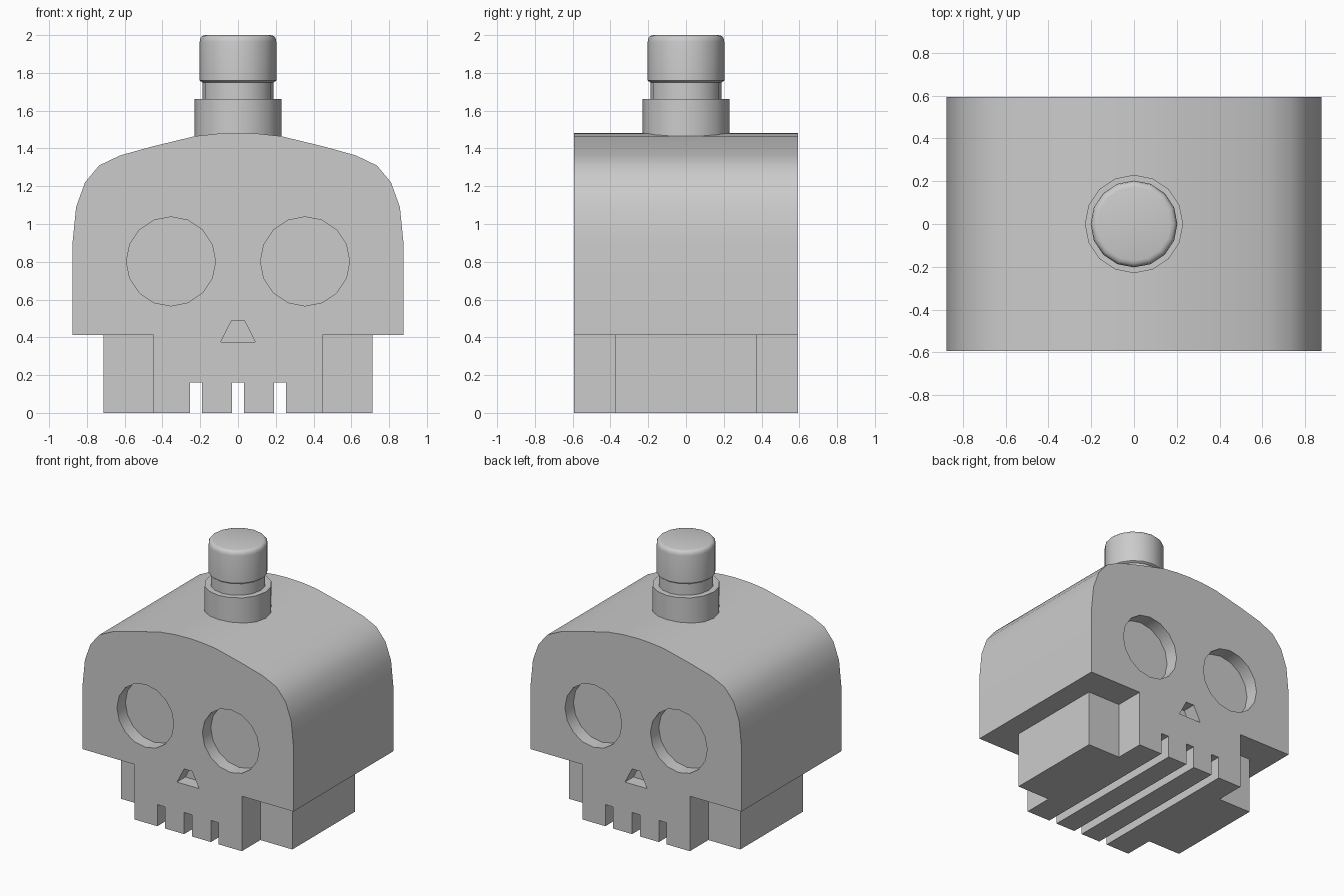
import bpy, bmesh, math
from mathutils import Matrix

if "Cube" in bpy.data.objects:
    bpy.data.objects.remove(bpy.data.objects["Cube"])

DEPTH = 0.593   # half depth of the head
SINK = 0.1      # depth of the eye and nose recesses


def make_object(name, bm):
    bmesh.ops.recalc_face_normals(bm, faces=bm.faces[:])
    mesh = bpy.data.meshes.new(name)
    bm.to_mesh(mesh)
    bm.free()
    ob = bpy.data.objects.new(name, mesh)
    bpy.context.collection.objects.link(ob)
    return ob


def prism(name, outline, y0, y1):
    """Extrude an x/z outline along y."""
    bm = bmesh.new()
    face = bm.faces.new([bm.verts.new((x, y0, z)) for x, z in outline])
    ext = bmesh.ops.extrude_face_region(bm, geom=[face])
    verts = [v for v in ext["geom"] if isinstance(v, bmesh.types.BMVert)]
    bmesh.ops.translate(bm, verts=verts, vec=(0, y1 - y0, 0))
    return make_object(name, bm)


def lathe(name, profile, sides=16):
    """Spin an r/z profile around z, with closed ends."""
    bm = bmesh.new()
    rings = [[bm.verts.new((r * math.cos(2 * math.pi * i / sides),
                            r * math.sin(2 * math.pi * i / sides), z))
              for i in range(sides)] for r, z in profile]
    for a, b in zip(rings, rings[1:]):
        for i in range(sides):
            j = (i + 1) % sides
            bm.faces.new((a[i], a[j], b[j], b[i]))
    bm.faces.new(rings[0])
    bm.faces.new(rings[-1])
    return make_object(name, bm)


def smooth(ob, angle=32):
    bpy.ops.object.select_all(action='DESELECT')
    bpy.context.view_layer.objects.active = ob
    ob.select_set(True)
    bpy.ops.object.shade_smooth_by_angle(angle=math.radians(angle))


# Head: half outline from crown down to the middle tooth gap, mirrored
half = [(0.11, 1.478), (0.228, 1.465), (0.455, 1.41), (0.624, 1.363),
        (0.735, 1.31), (0.81, 1.22), (0.857, 1.09), (0.876, 0.90),
        (0.876, 0.413), (0.447, 0.413), (0.447, 0), (0.255, 0),
        (0.255, 0.162), (0.19, 0.162), (0.19, 0), (0.033, 0), (0.033, 0.162)]
outline = [(0, 1.482)] + half + [(-x, z) for x, z in reversed(half)]
head = prism("head", outline, -DEPTH, DEPTH)

# Eye and nose recesses, on both front and back
eye = [(0.355 + 0.236 * math.cos(math.pi * i / 8),
        0.802 + 0.236 * math.sin(math.pi * i / 8)) for i in range(16)]
nose = [(-0.092, 0.375), (0.092, 0.375), (0.033, 0.49), (-0.033, 0.49)]
for shape in (eye, [(-x, z) for x, z in eye], nose):
    for side in (-1, 1):
        cutter = prism("recess_cutter", shape,
                       side * (DEPTH - SINK), side * (DEPTH + 0.1))
        cutter.hide_render = True
        mod = head.modifiers.new("recess", 'BOOLEAN')
        mod.operation = 'DIFFERENCE'
        mod.solver = 'EXACT'
        mod.object = cutter
        bpy.context.view_layer.objects.active = head
        bpy.ops.object.modifier_apply(modifier=mod.name)
        bpy.data.objects.remove(cutter)
smooth(head)

# Jaw side blocks
for name, s in (("jaw_block_left", -1), ("jaw_block_right", 1)):
    prism(name, [(s * 0.447, 0), (s * 0.713, 0),
                 (s * 0.713, 0.413), (s * 0.447, 0.413)], -0.373, 0.373)

# Bottle neck: collar, throat and rounded stopper
smooth(lathe("collar", [(0.23, 1.40), (0.23, 1.663)]))
smooth(lathe("throat", [(0.188, 1.6), (0.188, 1.76)]))
smooth(lathe("stopper", [(0.19, 1.75), (0.203, 1.76), (0.203, 1.965),
                         (0.199, 1.985), (0.188, 1.996), (0.172, 2.0)]), 40)
